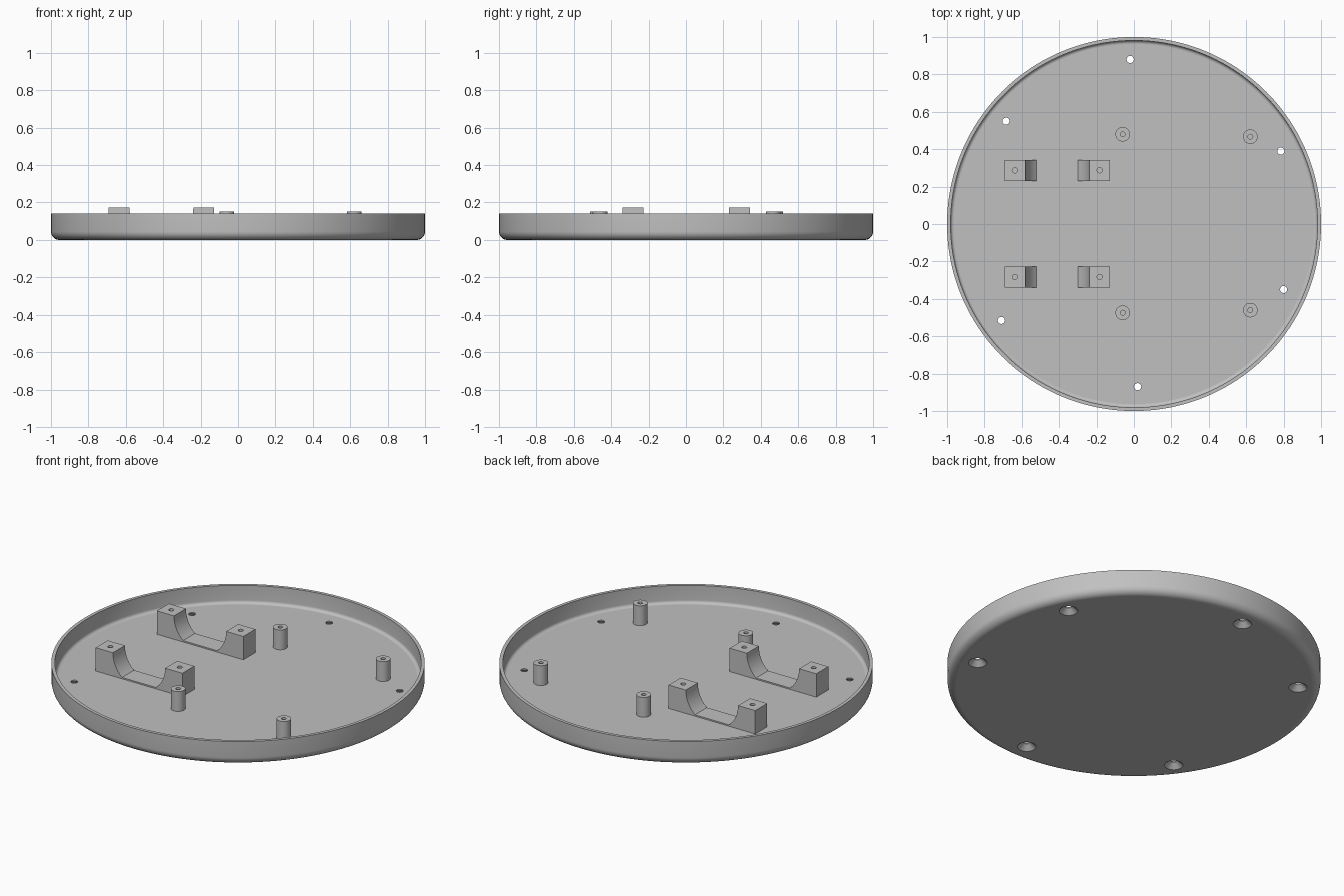
import bpy, bmesh
from math import sin, cos, pi, asin

if "Cube" in bpy.data.objects:
    bpy.data.objects.remove(bpy.data.objects["Cube"], do_unlink=True)

FLOOR, RIM, POST_TOP, BRACKET_TOP = 0.035, 0.14, 0.152, 0.173

grey = bpy.data.materials.new("plain grey")
grey.use_nodes = True
GREY = (0.53, 0.53, 0.53, 1)
grey.diffuse_color = GREY
grey.node_tree.nodes["Principled BSDF"].inputs["Base Color"].default_value = GREY


def new_object(name, bm):
    bmesh.ops.recalc_face_normals(bm, faces=bm.faces)
    mesh = bpy.data.meshes.new(name)
    bm.to_mesh(mesh)
    bm.free()
    mesh.materials.append(grey)
    ob = bpy.data.objects.new(name, mesh)
    bpy.context.collection.objects.link(ob)
    return ob


def lathe(name, profile, at=(0, 0), sides=32):
    """Spin a radius/height profile and cap both ends."""
    bm = bmesh.new()
    rings = [[bm.verts.new((at[0] + r * cos(2 * pi * i / sides),
                            at[1] + r * sin(2 * pi * i / sides), z))
              for i in range(sides)] for r, z in profile]
    for low, high in zip(rings, rings[1:]):
        for i in range(sides):
            j = (i + 1) % sides
            bm.faces.new((low[i], low[j], high[j], high[i]))
    bm.faces.new(rings[0])
    bm.faces.new(rings[-1])
    return new_object(name, bm)


def arc(cx, cz, radius, start, end, steps):
    return [(cx + radius * cos(start + (end - start) * i / steps),
             cz + radius * sin(start + (end - start) * i / steps))
            for i in range(steps + 1)]


def cut(ob, cutters):
    """Subtract the cutters, then discard them."""
    for c in cutters:
        c.hide_render = True
        mod = ob.modifiers.new("hole", 'BOOLEAN')
        mod.operation, mod.solver, mod.object = 'DIFFERENCE', 'EXACT', c
    bpy.context.view_layer.update()
    graph = bpy.context.evaluated_depsgraph_get()
    mesh = bpy.data.meshes.new_from_object(ob.evaluated_get(graph))
    ob.modifiers.clear()
    ob.data = mesh
    for c in cutters:
        bpy.data.objects.remove(c, do_unlink=True)


def finish(ob):
    """Smooth the round walls, keep level faces flat."""
    bpy.ops.object.select_all(action='DESELECT')
    ob.select_set(True)
    bpy.context.view_layer.objects.active = ob
    bpy.ops.object.shade_smooth_by_angle(angle=pi / 6)
    for p in ob.data.polygons:
        if abs(p.normal.z) > 0.999:
            p.use_smooth = False


# Round tray: rounded outer bottom edge, thin wall, small inner fillet
tray_profile = (arc(0.955, 0.045, 0.045, -pi / 2, 0, 8)
                + [(1, RIM), (0.981, RIM)]
                + arc(0.963, FLOOR + 0.018, 0.018, 0, -pi / 2, 6))
tray = lathe("round_tray", tray_profile, sides=160)

# Countersunk screw holes through the floor
screw_spots = [(-0.02, 0.88), (0.785, 0.39), (0.80, -0.35),
               (0.02, -0.87), (-0.71, -0.515), (-0.685, 0.55)]
cut(tray, [lathe("screw_hole_cutter",
                 [(0.052, -0.002), (0.019, 0.028), (0.019, 0.1)], at)
           for at in screw_spots])
finish(tray)

# Standoff posts with blind pilot holes
for i, at in enumerate([(-0.06, 0.48), (0.622, 0.467),
                        (-0.06, -0.474), (0.622, -0.46)]):
    post = lathe(f"standoff_post_{i + 1}",
                 [(0.039, FLOOR - 0.005), (0.039, POST_TOP),
                  (0.013, POST_TOP), (0.013, FLOOR + 0.02)], at)
    finish(post)


# Saddle brackets: blocks with a round cradle cut down to a thin web
def bracket(name, y):
    mid, half_length, half_depth, radius = -0.41, 0.283, 0.056, 0.171
    low = asin((BRACKET_TOP - FLOOR - 0.008) / radius)
    outline = ([(mid - half_length, FLOOR - 0.005), (mid - half_length, BRACKET_TOP)]
               + arc(mid, BRACKET_TOP, radius, pi, pi + low, 12)
               + arc(mid, BRACKET_TOP, radius, -low, 0, 12)
               + [(mid + half_length, BRACKET_TOP), (mid + half_length, FLOOR - 0.005)])
    bm = bmesh.new()
    side = bm.faces.new([bm.verts.new((x, y - half_depth, z)) for x, z in outline])
    moved = bmesh.ops.extrude_face_region(bm, geom=[side])["geom"]
    bmesh.ops.translate(bm, vec=(0, 2 * half_depth, 0),
                        verts=[v for v in moved if isinstance(v, bmesh.types.BMVert)])
    ob = new_object(name, bm)
    cut(ob, [lathe("pilot_cutter", [(0.014, FLOOR + 0.03), (0.014, 0.3)],
                   (mid + dx, y), 24) for dx in (-0.227, 0.227)])
    finish(ob)


bracket("back_saddle_bracket", 0.287)
bracket("front_saddle_bracket", -0.283)
